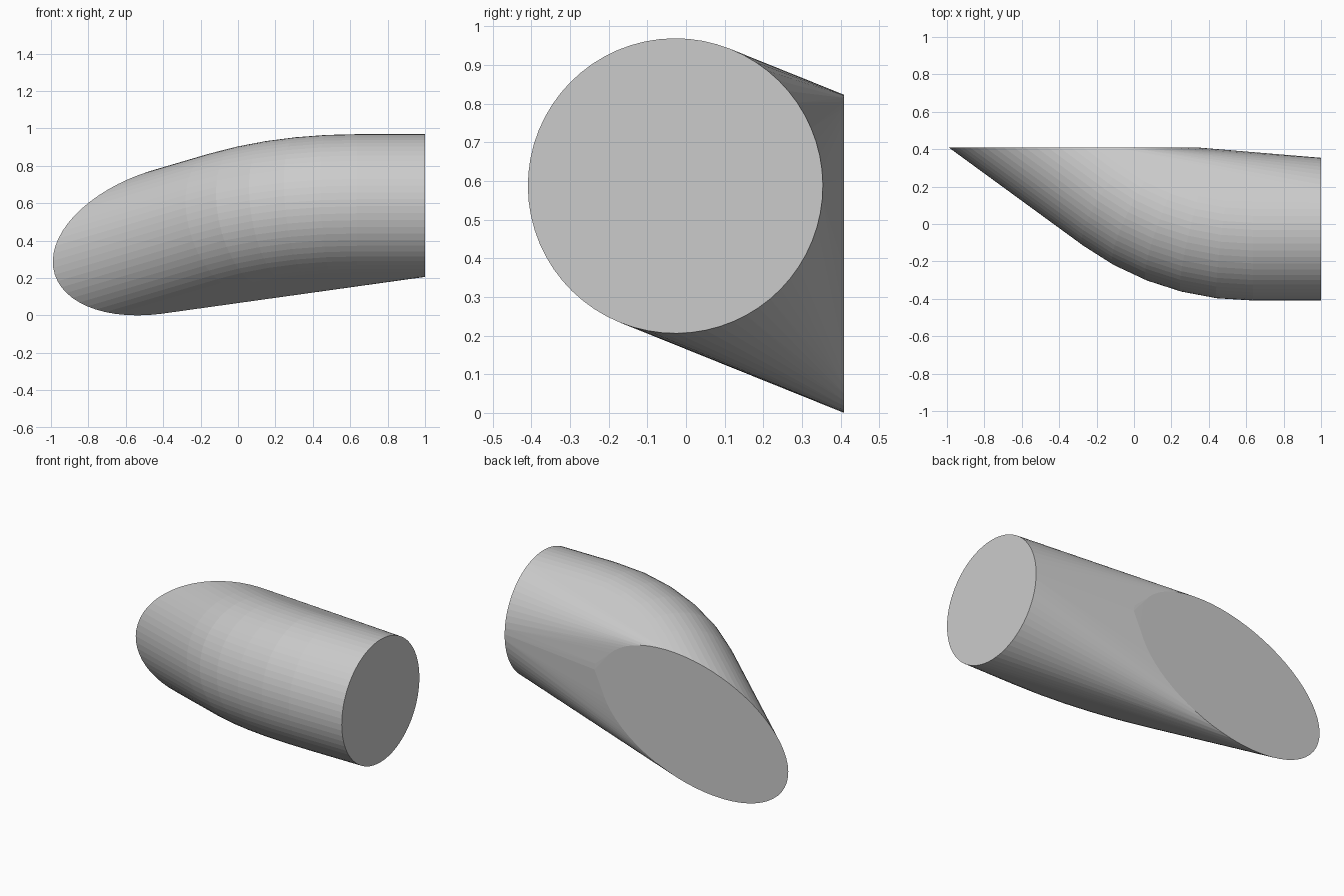
import bpy, bmesh
from math import sin, cos, tan, pi, radians
from mathutils import Vector

if "Cube" in bpy.data.objects:
    bpy.data.objects.remove(bpy.data.objects["Cube"])

R = 0.3815                  # tube radius
BEND = radians(38.2)        # total bend of the tube
BEND_R = 1.10               # bend radius of the centre line
SIDES, STEPS = 64, 5
CUT_Y = 0.409               # flat oblique end face

start = Vector((1.0, -0.0275, 0.5965))
side = Vector((0, 1, -0.403)).normalized()   # direction the tube bends towards
fwd = Vector((-1, 0, 0))
normal = fwd.cross(side)
bend_start = Vector((0.255 + BEND_R * tan(BEND / 2), start.y, start.z))


def ring(center, angle):
    """Circle of points square to the tube at the given bend angle."""
    across = side * cos(angle) - fwd * sin(angle)
    return [center + R * (cos(t) * across + sin(t) * normal)
            for t in (2 * pi * i / SIDES for i in range(SIDES))]


# Round end, then the rings through the bend
points = ring(start, 0)
for i in range(STEPS + 1):
    a = BEND * i / STEPS
    last = ring(bend_start + BEND_R * (sin(a) * fwd + (1 - cos(a)) * side), a)
    points += last
points = [p for p in points if p.y < CUT_Y]

# Oblique end: slide the last ring along the tube to the cutting plane
d = fwd * cos(BEND) + side * sin(BEND)
for p in last:
    q = p + d * ((CUT_Y - p.y) / d.y)
    q.y = CUT_Y
    points.append(q)

# Convex skin around all rings, with the flat ends merged to single faces
bm = bmesh.new()
for p in points:
    bm.verts.new(p)
hull = bmesh.ops.convex_hull(bm, input=bm.verts[:])
loose = [v for v in bm.verts if not v.link_faces]
bmesh.ops.delete(bm, geom=loose, context='VERTS')
bmesh.ops.dissolve_limit(bm, angle_limit=radians(0.3),
                         verts=bm.verts[:], edges=bm.edges[:])
bmesh.ops.recalc_face_normals(bm, faces=bm.faces[:])
low = min(v.co.z for v in bm.verts)
bmesh.ops.translate(bm, verts=bm.verts[:], vec=(0, 0, -low))

mesh = bpy.data.meshes.new("bent_tube")
bm.to_mesh(mesh)
bm.free()
bpy.context.collection.objects.link(bpy.data.objects.new("bent_tube", mesh))
